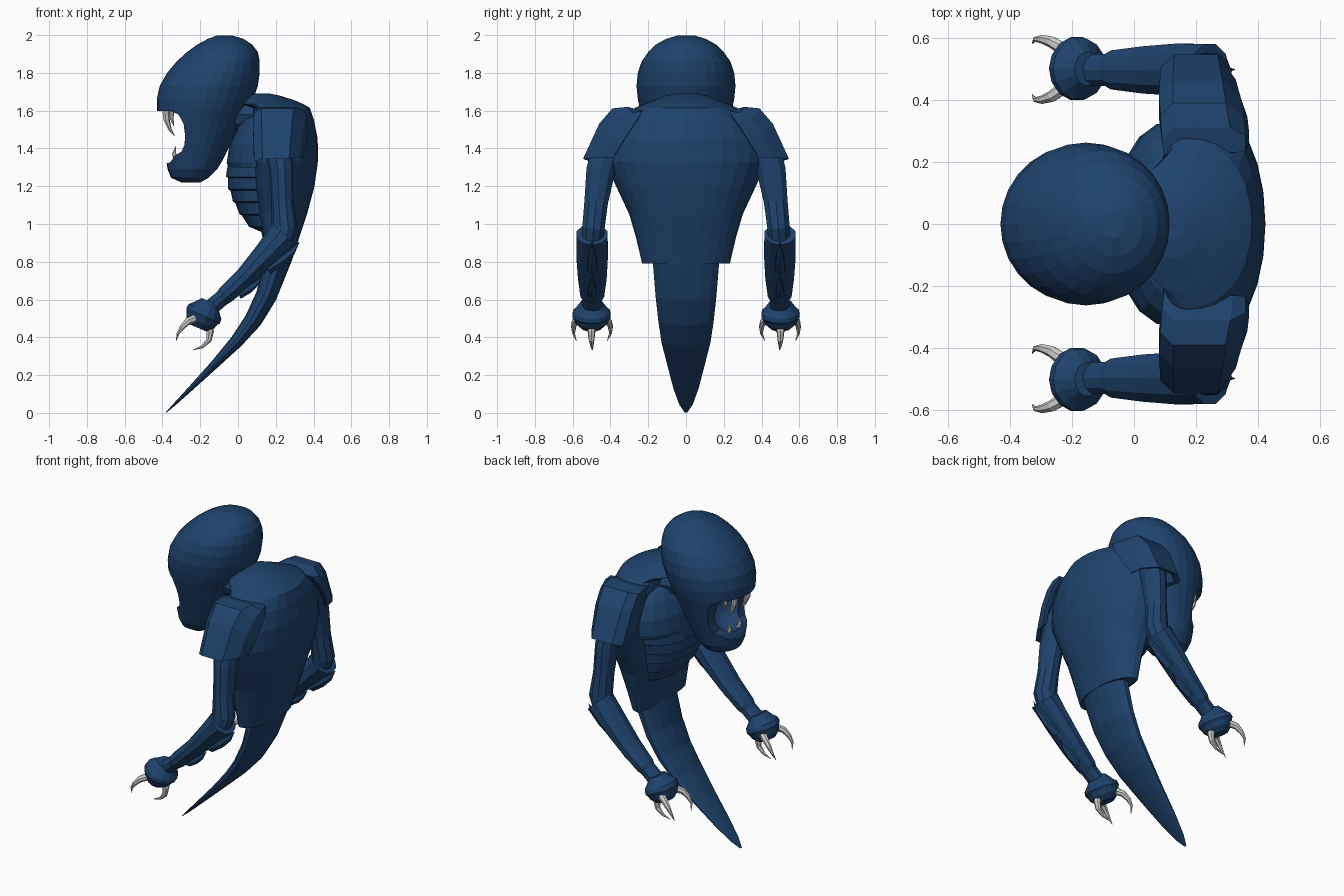
import bpy, bmesh, math
from mathutils import Vector


def material(name, rgb):
    m = bpy.data.materials.new(name)
    m.diffuse_color = (*rgb, 1)
    return m


NAVY = material("navy hide", (0.013, 0.056, 0.152))
BONE = material("pale bone", (0.62, 0.62, 0.61))


def finish(name, bm, mat):
    bmesh.ops.recalc_face_normals(bm, faces=bm.faces)
    me = bpy.data.meshes.new(name)
    bm.to_mesh(me)
    bm.free()
    me.materials.append(mat)
    ob = bpy.data.objects.new(name, me)
    bpy.context.collection.objects.link(ob)
    return ob


def loft(name, rings, mat=NAVY):
    """Skin a list of equally sized point rings and cap both ends."""
    bm = bmesh.new()
    vs = [[bm.verts.new(p) for p in r] for r in rings]
    n = len(vs[0])
    for a, b in zip(vs, vs[1:]):
        for i in range(n):
            j = (i + 1) % n
            bm.faces.new((a[i], a[j], b[j], b[i]))
    bm.faces.new(vs[0])
    bm.faces.new(vs[-1])
    return finish(name, bm, mat)


def level(z, x0, x1, hw, n=24, cx=None, e=1.0):
    """Horizontal oval from x0 to x1, widest at cx; e below 1 is squarer."""
    cx = (x0 + x1) / 2 if cx is None else cx
    pts = []
    for i in range(n):
        a = math.tau * i / n
        c, s = math.cos(a), math.sin(a)
        c, s = math.copysign(abs(c) ** e, c), math.copysign(abs(s) ** e, s)
        pts.append((cx + c * ((x1 - cx) if c > 0 else (cx - x0)), s * hw, z))
    return pts


def tube(name, stations, n=10, mat=NAVY):
    """Tube through (x, y, z, radius in profile, radius across)."""
    P = [Vector(s[:3]) for s in stations]
    rings = []
    for i, s in enumerate(stations):
        t = (P[min(i + 1, len(P) - 1)] - P[max(i - 1, 0)]).normalized()
        v = (Vector((0, 1, 0)) - t * t.y).normalized()
        u = t.cross(v)
        rings.append([P[i] + u * math.cos(math.tau * k / n) * s[3]
                      + v * math.sin(math.tau * k / n) * s[4] for k in range(n)])
    return loft(name, rings, mat)


def fang(name, pts, r, mat=BONE, n=7, flat=1.0):
    k = len(pts) - 1
    tube(name, [(*p, max(r * (1 - (i / k) ** 1.5), .001),
                 max(r * flat * (1 - (i / k) ** 1.5), .001))
                for i, p in enumerate(pts)], n, mat)


def carve(ob, cutter):
    """Subtract the cutter for good and delete it."""
    mod = ob.modifiers.new("cut", "BOOLEAN")
    mod.operation, mod.solver, mod.object = "DIFFERENCE", "EXACT", cutter
    bpy.context.view_layer.update()
    dg = bpy.context.evaluated_depsgraph_get()
    me = bpy.data.meshes.new_from_object(ob.evaluated_get(dg))
    ob.modifiers.clear()
    ob.data = me
    bpy.data.objects.remove(cutter)


# Head: domed skull tapering smoothly down to the jaw
head = loft("head", [level(z, a, b, w, 28, None, e) for z, a, b, w, e in (
    (1.220, -.30, -.20, .07, .95), (1.245, -.355, -.155, .115, .95),
    (1.29, -.373, -.11, .145, .95), (1.34, -.38, -.08, .16, .95),
    (1.40, -.39, -.05, .178, .95), (1.47, -.405, -.015, .20, .95),
    (1.54, -.418, .015, .222, .97), (1.60, -.428, .05, .242, 1),
    (1.66, -.43, .08, .255, 1), (1.73, -.415, .105, .262, 1),
    (1.80, -.375, .115, .255, 1), (1.86, -.325, .115, .235, 1),
    (1.91, -.27, .105, .20, 1), (1.95, -.215, .075, .16, 1),
    (1.98, -.16, .03, .105, 1), (1.998, -.11, -.03, .045, 1))])

# Mouth: a notch right across the face, then a deeper hollow inside it
notch = ((-.55, 1.60), (-.36, 1.598), (-.315, 1.58), (-.288, 1.53), (-.28, 1.47),
         (-.283, 1.42), (-.30, 1.382), (-.335, 1.362), (-.36, 1.325), (-.55, 1.30))
carve(head, loft("notch_cutter", [[(x, y, z) for x, z in notch] for y in (-.4, .4)]))
bm = bmesh.new()
bmesh.ops.create_uvsphere(bm, u_segments=20, v_segments=12, radius=1)
for v in bm.verts:
    v.co = Vector((-.30 + v.co.x * .12, v.co.y * .12, 1.465 + v.co.z * .125))
carve(head, finish("mouth_cutter", bm, NAVY))

# Neck joining head to the back
tube("neck", [(-.06, 0, 1.58, .10, .13), (.06, 0, 1.58, .09, .14),
              (.18, 0, 1.54, .09, .17)], 12)

# Back shell: broad, flat in front and rounded behind
loft("back_shell", [level(z, a, b, w, 28, c, e) for z, a, b, w, c, e in (
    (.79, .14, .28, .232, .17, .9), (.93, .13, .325, .265, .17, .9),
    (1.05, .10, .365, .30, .16, .9), (1.20, .08, .405, .37, .15, .92),
    (1.33, .07, .423, .43, .15, .95), (1.45, .07, .422, .42, .15, .95),
    (1.55, .08, .402, .37, .16, .95), (1.615, .07, .38, .27, .17, .95),
    (1.635, .0, .345, .225, .16, 1), (1.655, .0, .30, .17, .15, 1),
    (1.68, .05, .22, .11, .13, 1), (1.692, .09, .16, .05, .12, 1))])

# Chest plate
loft("chest", [level(z, a, .24, w, 20, .15, .85) for z, a, w in (
    (1.30, -.05, .33), (1.325, -.06, .335), (1.42, -.045, .335),
    (1.50, -.01, .30), (1.55, .02, .24), (1.575, .06, .18))])

# Belly: shallow stepped bands that narrow downwards
bands = []
edge = ((-.055, .29), (-.052, .275), (-.04, .255), (-.015, .235), (.02, .21), (.07, .18))
for i in range(5):
    top = 1.31 - i * .066
    (x, w), (x2, w2) = edge[i], edge[i + 1]
    bands += [level(top, x, .22, w, 20, .15, .85),
              level(top - .06, x2 - .012, .22, w2 + .01, 20, .15, .85)]
bands.append(level(.96, .12, .22, .15, 20, .16, .85))
loft("belly_bands", bands)

# Tail: flattened, sweeping forward to a point
tube("tail", [(.23, 0, .95, .08, .19), (.21, 0, .80, .068, .18),
              (.15, 0, .62, .056, .165), (.08, 0, .49, .047, .15),
              (-.008, 0, .378, .035, .133), (-.13, 0, .25, .022, .10),
              (-.25, 0, .13, .013, .068), (-.335, 0, .046, .007, .037),
              (-.38, 0, .003, .002, .008)], 14)

for s, side in ((1, "left"), (-1, "right")):
    # Fangs
    fang(side + "_upper_fang", [(-.385, s * .065, 1.62), (-.378, s * .065, 1.55),
                                (-.36, s * .063, 1.50), (-.335, s * .06, 1.465)], .021)
    fang(side + "_upper_small_fang", [(-.35, s * .115, 1.615), (-.352, s * .112, 1.56),
                                      (-.338, s * .11, 1.515)], .016)
    fang(side + "_lower_fang", [(-.325, s * .05, 1.335), (-.338, s * .05, 1.375),
                                (-.328, s * .05, 1.415)], .017)

    # Shoulder pad: ridge plate with front and back flanges wrapping the shoulder
    bm = bmesh.new()
    rows = []
    for y, z, fy, fz, a, a2, b2, b in (
            (.23, 1.60, .235, 1.585, .10, .14, .32, .355),
            (.31, 1.62, .26, 1.55, .09, .13, .31, .37),
            (.39, 1.612, .30, 1.49, .085, .125, .295, .37),
            (.46, 1.53, .345, 1.42, .08, .125, .285, .365),
            (.545, 1.345, .385, 1.35, .085, .13, .27, .345)):
        rows.append([bm.verts.new((p, s * q, r)) for p, q, r in (
            (a, fy, fz), (a, y - .04, z - .015), (a2, y, z),
            (b2, y, z), ((b + b2) / 2 + .02, (y + fy) / 2, (z + fz) / 2 + .005),
            (b, fy, fz))])
    for p, q in zip(rows, rows[1:]):
        for i in range(5):
            bm.faces.new((p[i], p[i + 1], q[i + 1], q[i]))
    core = Vector((.22, s * .33, 1.42))
    for g in bmesh.ops.extrude_face_region(bm, geom=bm.faces[:])["geom"]:
        if isinstance(g, bmesh.types.BMVert):
            g.co = g.co.lerp(core, .15)
    finish(side + "_shoulder_pad", bm, NAVY)

    # Upper arm and forearm
    tube(side + "_upper_arm", [(.20, s * .36, 1.50, .08, .08), (.215, s * .42, 1.40, .075, .085),
                               (.23, s * .452, 1.28, .062, .08), (.235, s * .475, 1.12, .058, .066),
                               (.245, s * .49, .98, .07, .062), (.22, s * .495, .90, .06, .06)], 10)
    tube(side + "_forearm", [(.245, s * .497, .945, .084, .086), (.15, s * .497, .84, .068, .088),
                             (.04, s * .496, .722, .054, .08), (-.065, s * .496, .625, .048, .066),
                             (-.085, s * .496, .607, .042, .054), (-.16, s * .496, .545, .043, .054)], 10)

    # Hand: flattened knob with a raised rim
    tube(side + "_hand", [(-.15, s * .5, .59, .045, .055), (-.165, s * .5, .556, .075, .08),
                          (-.174, s * .5, .537, .095, .10), (-.184, s * .5, .515, .098, .104),
                          (-.191, s * .5, .50, .088, .095), (-.20, s * .5, .478, .08, .086),
                          (-.212, s * .5, .45, .05, .055)], 14)

    # Claws: two in front and one thumb
    for name, y, dy in (("inner", .435, -.035), ("outer", .565, .03)):
        fang(f"{side}_{name}_claw", [(-.23, s * y, .50), (-.265, s * (y + dy * .7), .485),
                                     (-.295, s * (y + dy), .455), (-.318, s * (y + dy), .42),
                                     (-.328, s * (y + dy * .5), .38)], .022)
    fang(side + "_thumb_claw", [(-.17, s * .5, .48), (-.148, s * .5, .43), (-.155, s * .5, .385),
                                (-.19, s * .498, .35), (-.24, s * .495, .332)], .024)

    # Forearm spikes sweeping back off the underside
    fang(side + "_elbow_spike", [(.15, s * .497, .775), (.225, s * .497, .815),
                                 (.285, s * .497, .855), (.325, s * .497, .905)], .045, NAVY, 6, .7)
    fang(side + "_forearm_spike", [(.0, s * .497, .635), (.055, s * .497, .66),
                                   (.095, s * .497, .685), (.13, s * .497, .725)], .034, NAVY, 6, .8)
